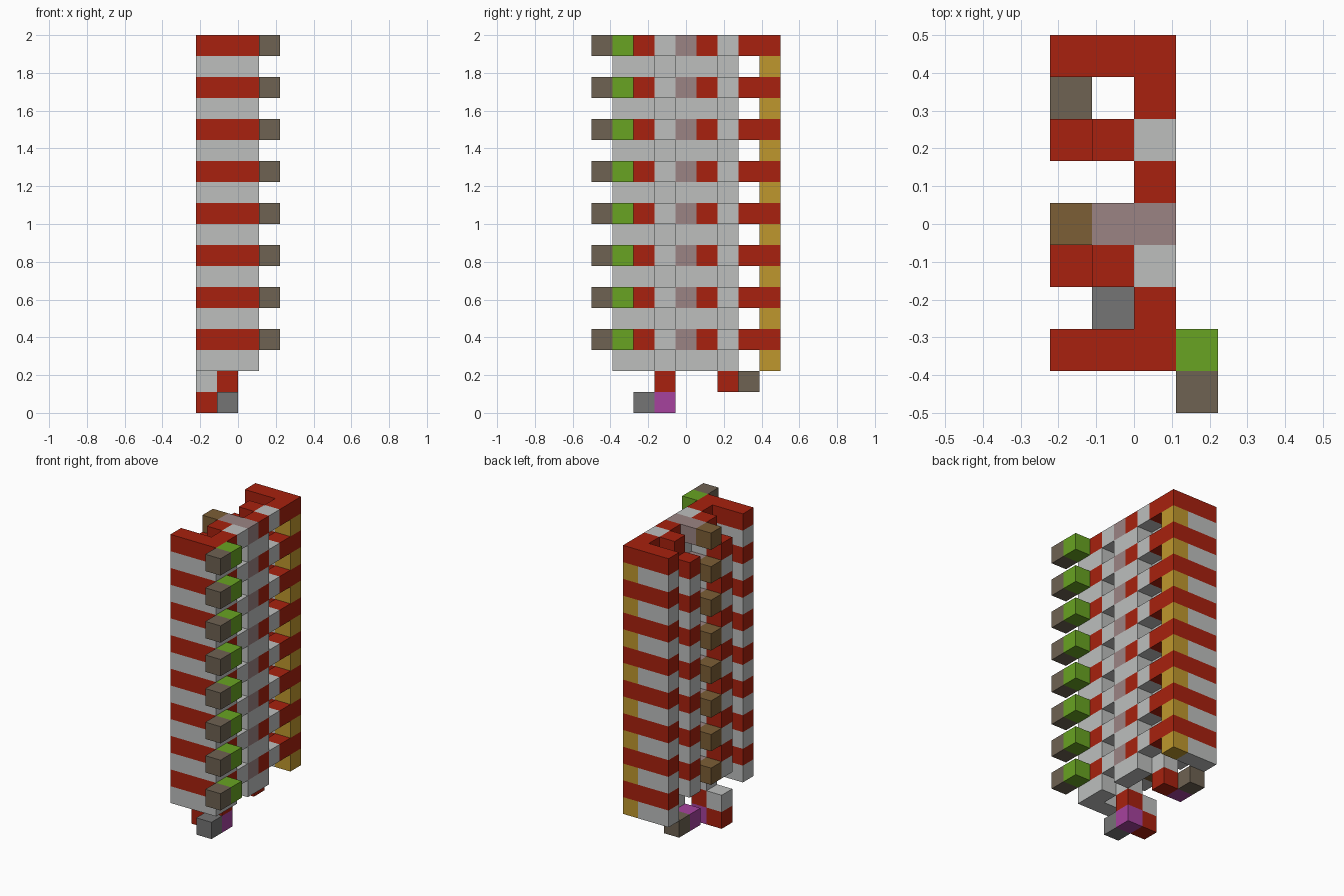
import bpy
import bmesh
from mathutils import Vector

cube = bpy.data.objects.get("Cube")
if cube:
    bpy.data.objects.remove(cube, do_unlink=True)

U = 1 / 9                              # edge of one block
ORIGIN = Vector((-2 * U, -0.5, 0))
TOP = 18                               # height in blocks


def srgb(*rgb):
    return [((c / 255 + 0.055) / 1.055) ** 2.4 for c in rgb] + [1]


COLOURS = {
    "red": srgb(168, 33, 14),
    "light_grey": srgb(189, 191, 190),
    "dark_grey": srgb(117, 117, 117),
    "mauve": srgb(155, 132, 131),
    "green": srgb(104, 163, 34),
    "taupe": srgb(110, 98, 82),
    "brown": srgb(124, 94, 54),
    "gold": srgb(191, 151, 45),
    "purple": srgb(166, 66, 158),
}
NAMES = list(COLOURS)
MATERIALS = []
for name, colour in COLOURS.items():
    mat = bpy.data.materials.new(name)
    mat.use_nodes = True
    mat.diffuse_color = colour
    mat.node_tree.nodes["Principled BSDF"].inputs["Base Color"].default_value = colour
    MATERIALS.append(mat)

parts = {}


def column(part, x, y, odd=None, even=None, start=2, end=TOP):
    """Stack blocks, choosing the colour by odd or even layer."""
    cells = parts.setdefault(part, {})
    for z in range(start, end):
        colour = odd if z % 2 else even
        if colour:
            cells[(x, y, z)] = colour


# Striped end walls, with a gold corner at the back
for x in range(3):
    column("front_wall", x, 1, "red", "light_grey")
    column("back_wall", x, 8, "red", "gold" if x == 2 else "light_grey")

# Side wall between them
column("side_wall", 2, 2, "red", "light_grey")
column("side_wall", 2, 4, "mauve", "light_grey")
column("side_wall", 2, 5, "red", "light_grey")
column("back_links", 2, 7, "red")

# Two inner fins: outer grey blocks, core and striped tip
for y, fin in ((3, "front_fin"), (6, "rear_fin")):
    column(fin, 2, y, "light_grey")
    column(fin, 1, y, "red", "light_grey")
    column(fin, 0, y, "light_grey", "red", start=3, end=TOP - 1)

# Central rungs and outer pegs
column("rungs", 1, 4, "mauve")
column("rungs", 0, 4, "brown")
column("pegs", 3, 1, "green")
column("pegs", 3, 0, "taupe")

# Loose blocks under the tower
parts["front_foot"] = {
    (1, 2, 0): "dark_grey", (1, 3, 0): "purple", (0, 3, 0): "red",
    (1, 3, 1): "red", (0, 3, 1): "light_grey",
}
parts["rear_foot"] = {(1, 6, 1): "red", (0, 6, 1): "purple", (0, 7, 1): "taupe"}

filled = {cell for cells in parts.values() for cell in cells}


def build(name, cells):
    """Make one mesh from the exposed faces of its blocks."""
    bm = bmesh.new()
    for cell, colour in cells.items():
        centre = Vector(cell) + Vector((0.5, 0.5, 0.5))
        for axis in range(3):
            for sign in (-1, 1):
                n = Vector((0, 0, 0))
                n[axis] = sign
                if tuple(int(c + d) for c, d in zip(cell, n)) in filled:
                    continue
                a = Vector((0, 0, 0))
                a[(axis + 1) % 3] = 1
                b = n.cross(a)
                corners = (a + b, b - a, -a - b, a - b)
                verts = [bm.verts.new(ORIGIN + U * (centre + (n + c) / 2)) for c in corners]
                bm.faces.new(verts).material_index = NAMES.index(colour)
    bmesh.ops.remove_doubles(bm, verts=bm.verts, dist=0.001)
    mesh = bpy.data.meshes.new(name)
    bm.to_mesh(mesh)
    bm.free()
    for mat in MATERIALS:
        mesh.materials.append(mat)
    bpy.context.collection.objects.link(bpy.data.objects.new(name, mesh))


for name, cells in parts.items():
    build(name, cells)
